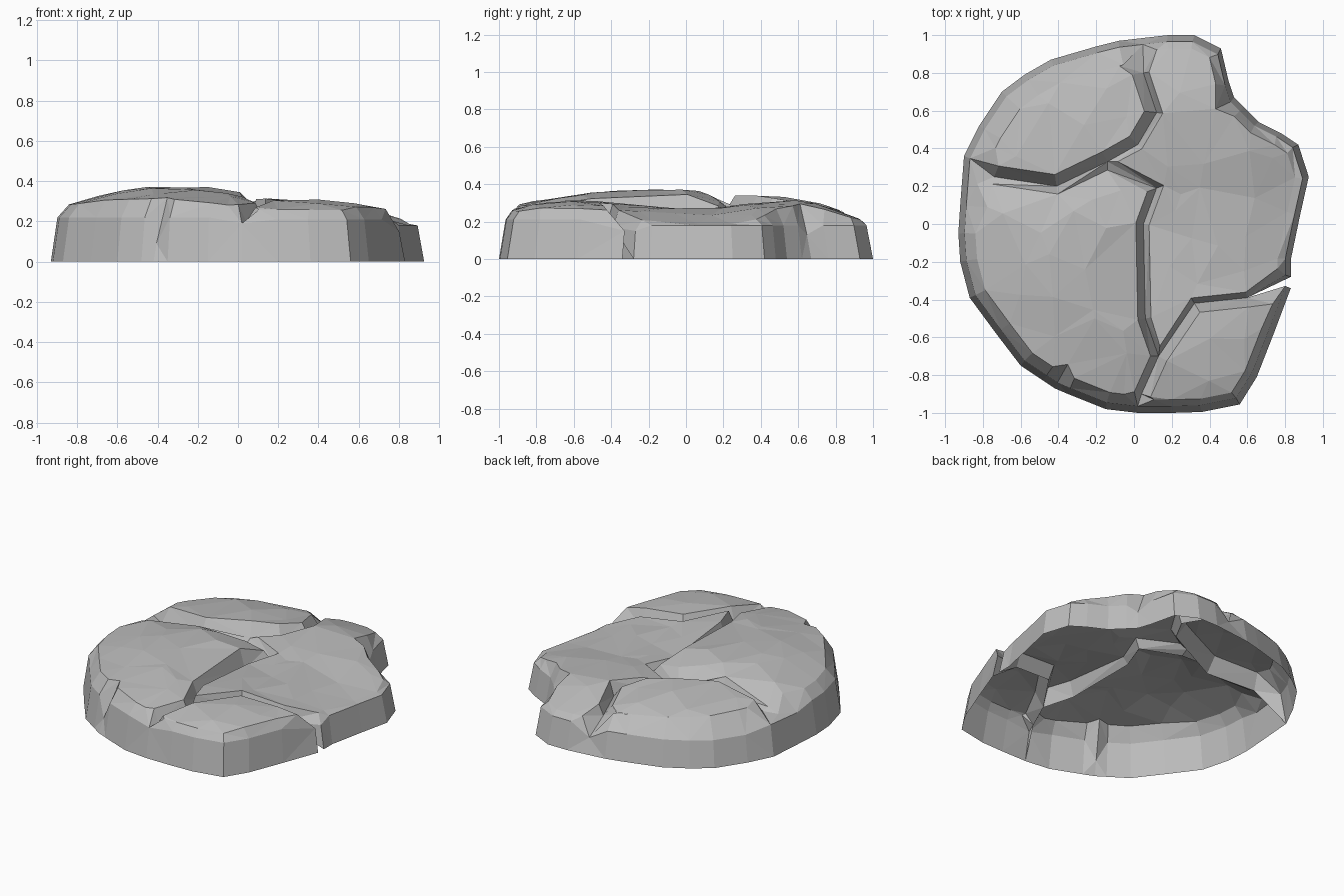
import bpy, bmesh, random
from mathutils import Vector
from mathutils.geometry import delaunay_2d_cdt

random.seed(4)
cube = bpy.data.objects.get("Cube")
if cube:
    bpy.data.objects.remove(cube)

stone = bpy.data.materials.new("grey_stone")
stone.use_nodes = True
stone.diffuse_color = (0.5, 0.5, 0.5, 1)
stone.node_tree.nodes["Principled BSDF"].inputs["Base Color"].default_value = stone.diffuse_color

# Cracks: valley lines (x, y, z) between the plates, with ends on the outline
west_end, south_end, north_end = (-.9, .36, .2), (.02, -1, .19), (.05, .985, .1)
hub, fork = (-.14, .33, .25), (.13, -.7, .2)
crack_west = [(-.74, .25, .22), (-.41, .2, .24)]
crack_middle = [(.12, .19, .22), (.05, 0, .22), (.06, -.5, .21)]
crack_south = [(.04, -.9, .2)]
crack_north = [(.02, .42, .24), (.12, .59, .22), (.05, .8, .19)]
crack_east = [(.32, -.42, .2), (.6, -.39, .17)]
east_end_back, east_end_front = (.83, -.28, .15), (.83, -.34, .15)


# Top surface of each plate
def west_top(x, y):
    return .375 - .27 * (x + .3) ** 2 - (1.7 if y > 0 else .08) * y * y


def north_top(x, y):
    return .347 - .13 * (x + .25) ** 2 - .23 * max(0, y - .25) ** 2


def east_top(x, y):
    dish = .045 * max(0, 1 - 4 * y * y)
    return .318 - .2 * (x - .2) ** 2 - dish - .33 * max(0, y - .65)


def south_top(x, y):
    return .308 - .12 * (x - .2) ** 2 - .2 * max(0, -.75 - y)


def miter_inset(points, i, width):
    """Move a corner of a counter-clockwise outline inwards."""
    p = points[i]
    a = (p - points[i - 1]).normalized()
    b = (points[(i + 1) % len(points)] - p).normalized()
    na, nb = Vector((-a.y, a.x)), Vector((-b.y, b.x))
    mid = (na + nb).normalized()
    return p + mid * width / max(.55, mid.dot(na))


def plate(name, start, rim, end, crack, top, wall, bevel, lip):
    """Shell plate: outer wall, bevelled edges, crack slopes and a faceted top."""
    loop = [start] + rim + [end] + crack
    rim_count = len(rim) + 2
    flat = [Vector(p[:2]) for p in loop]
    bm = bmesh.new()
    foot, shoulder, edge, edge_flat = [], [], [], []
    for i, p in enumerate(flat):
        outer = i < rim_count
        corner = i in (0, rim_count - 1)
        chip = outer and not corner and len(loop[i]) > 2
        height = loop[i][2] if len(loop[i]) > 2 else wall
        q = p * .965 if outer else p
        width = bevel if outer else lip
        if chip:
            width = bevel * 1.6
        e = miter_inset(flat, i, width)
        z = top(e.x, e.y) - (.012 if outer else .004)
        low = bm.verts.new((p.x, p.y, 0 if outer else height))
        foot.append(low)
        shoulder.append(bm.verts.new((q.x, q.y, height)) if outer else low)
        edge.append(bm.verts.new((e.x, e.y, z)))
        edge_flat.append(e)

    # Wall and bevel strips
    n = len(loop)
    for lower, upper in ((foot, shoulder), (shoulder, edge)):
        for i in range(n):
            j = (i + 1) % n
            ring = list(dict.fromkeys((lower[i], lower[j], upper[j], upper[i])))
            if len(ring) > 2:
                bm.faces.new(ring)

    # Uneven top made from scattered points inside the edge
    def clear(p):
        for i in range(n):
            a, b = edge_flat[i - 1], edge_flat[i]
            t = max(0, min(1, (p - a).dot(b - a) / max((b - a).length_squared, 1e-6)))
            if (a + (b - a) * t - p).length < .06:
                return False
        return True

    scatter = []
    for gx in range(-5, 6):
        for gy in range(-5, 6):
            p = Vector((gx + random.uniform(-.4, .4), gy + random.uniform(-.4, .4))) * .19
            if clear(p):
                scatter.append(p)
    sides = [(i, (i + 1) % n) for i in range(n)]
    verts, _, faces, origin, _, _ = delaunay_2d_cdt(edge_flat + scatter, sides, [], 1, 1e-5)
    made = {}
    for k, v in enumerate(verts):
        source = [s for s in origin[k] if s < n]
        if source:
            made[k] = edge[source[0]]
    for f in faces:
        for k in f:
            if k not in made:
                x, y = verts[k]
                made[k] = bm.verts.new((x, y, top(x, y) + random.uniform(-.009, .007)))
        corners = list(dict.fromkeys(made[k] for k in f))
        if len(corners) > 2 and not bm.faces.get(corners):
            bm.faces.new(corners)
    bmesh.ops.delete(bm, geom=[v for v in bm.verts if not v.link_faces], context='VERTS')
    bmesh.ops.triangulate(bm, faces=[f for f in bm.faces if len(f.verts) > 3])

    mesh = bpy.data.meshes.new(name)
    bm.to_mesh(mesh)
    bm.free()
    mesh.materials.append(stone)
    bpy.context.collection.objects.link(bpy.data.objects.new(name, mesh))


def back(path):
    return path[::-1]


# A third rim value marks a chip and gives the height of its lower tip
plate("west_plate", west_end,
      [(-.92, .1, .19), (-.93, -.05), (-.92, -.2), (-.87, -.39), (-.73, -.58), (-.6, -.75),
       (-.48, -.83), (-.42, -.87, .09), (-.35, -.9), (-.15, -.98)],
      south_end, crack_south + [fork] + back(crack_middle) + [hub] + back(crack_west),
      west_top, .22, .09, .04)

plate("front_left_plate", south_end,
      [(.2, -1), (.36, -.995), (.56, -.955), (.65, -.81), (.74, -.58)],
      east_end_front, back(crack_east) + [fork] + back(crack_south),
      south_top, .21, .07, .05)

plate("east_plate", east_end_back,
      [(.83, -.19), (.88, .05), (.925, .25), (.87, .42), (.78, .48), (.66, .54),
       (.58, .62), (.53, .67, .13), (.5, .76), (.46, .93), (.32, 1), (.18, 1)],
      north_end, back(crack_north) + [hub] + crack_middle + [fork] + crack_east,
      east_top, .18, .07, .03)

plate("back_plate", north_end,
      [(-.08, .97), (-.2, .94), (-.44, .87), (-.58, .79), (-.7, .7), (-.82, .52)],
      west_end, crack_west + [hub] + crack_north,
      north_top, .17, .13, .06)
